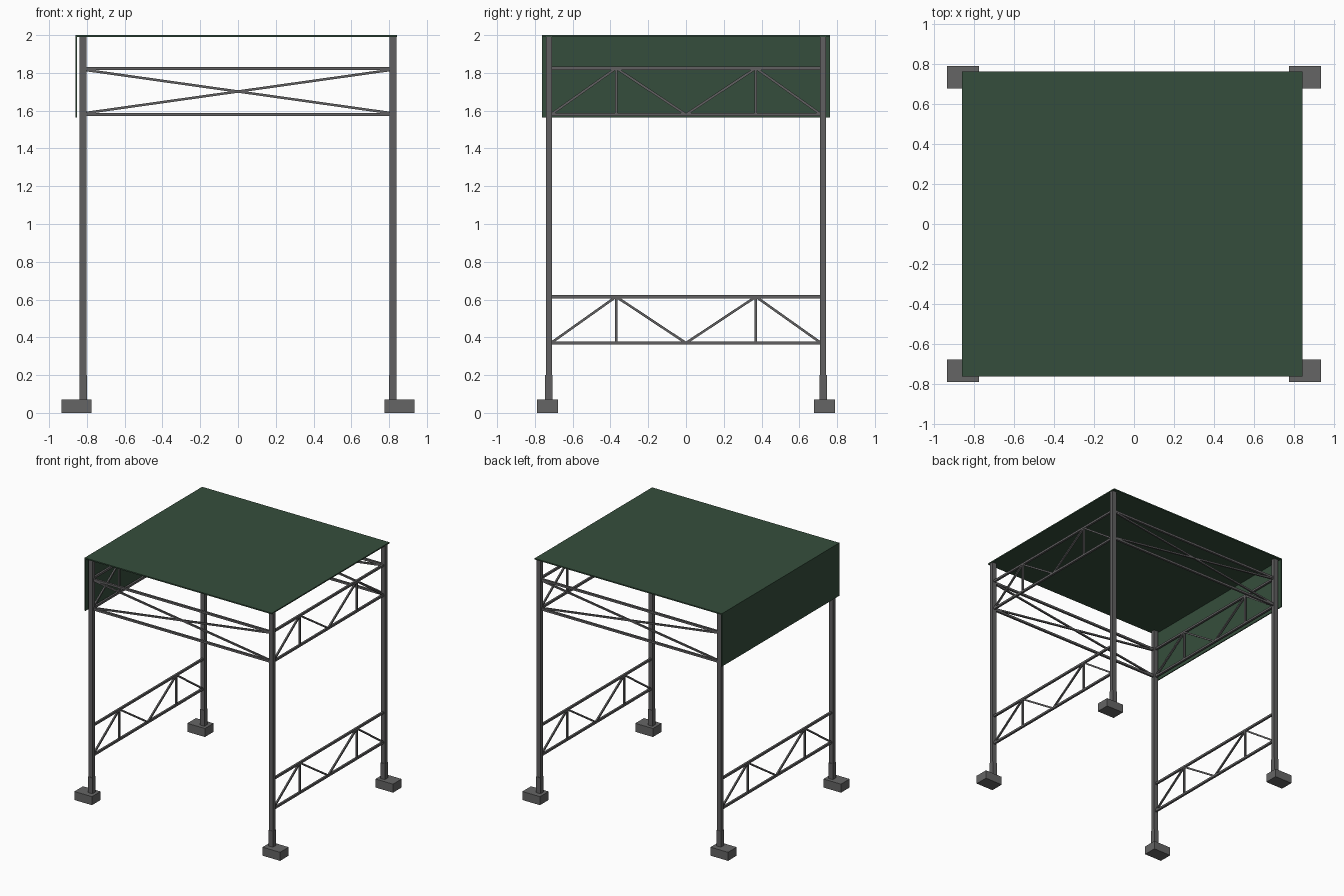
import bpy, bmesh
from mathutils import Vector, Matrix

if "Cube" in bpy.data.objects:
    bpy.data.objects.remove(bpy.data.objects["Cube"])


def material(name, rgb):
    m = bpy.data.materials.new(name)
    m.diffuse_color = (*rgb, 1)
    m.use_nodes = True
    m.node_tree.nodes["Principled BSDF"].inputs["Base Color"].default_value = m.diffuse_color
    return m


steel = material("grey steel", (0.12, 0.118, 0.12))
concrete = material("grey block", (0.13, 0.13, 0.13))
green = material("dark green cloth", (0.036, 0.076, 0.045))


def finish(bm, name, mat):
    bmesh.ops.recalc_face_normals(bm, faces=bm.faces)
    me = bpy.data.meshes.new(name)
    bm.to_mesh(me)
    bm.free()
    me.materials.append(mat)
    ob = bpy.data.objects.new(name, me)
    bpy.context.collection.objects.link(ob)
    return ob


def add_box(bm, lo, hi):
    lo, hi = Vector(lo), Vector(hi)
    mat = Matrix.Translation((lo + hi) / 2) @ Matrix.Diagonal((*(hi - lo), 1))
    bmesh.ops.create_cube(bm, size=1, matrix=mat)


def box(name, lo, hi, mat):
    bm = bmesh.new()
    add_box(bm, lo, hi)
    return finish(bm, name, mat)


def add_bar(bm, a, b, w):
    """Square bar of width w from a to b."""
    a, b = Vector(a), Vector(b)
    d = (b - a).normalized()
    side = Vector((d.y, -d.x, 0))
    side = side.normalized() if side.length > 1e-4 else Vector((1, 0, 0))
    up = side.cross(d)
    rot = Matrix((side, d, up)).transposed().to_4x4()
    mat = Matrix.Translation((a + b) / 2) @ rot @ Matrix.Diagonal((w, (b - a).length, w, 1))
    bmesh.ops.create_cube(bm, size=1, matrix=mat)


PX, PY = 0.82, 0.726      # post centres
RAIL, BRACE = 0.017, 0.013

# posts, sleeves and feet at the four corners
for sx, fx in ((-1, "left"), (1, "right")):
    for sy, fy in ((-1, "front"), (1, "back")):
        x, y = sx * PX, sy * PY
        box(f"post_{fy}_{fx}", (x - .019, y - .016, .06), (x + .019, y + .016, 1.992), steel)
        box(f"sleeve_{fy}_{fx}", (x - .0195, y - .0195, .06), (x + .0195, y + .0195, .2), steel)
        cx, cy = sx * .855, sy * .733
        box(f"foot_{fy}_{fx}", (cx - .08, cy - .056, 0), (cx + .08, cy + .056, .07), concrete)

# front and back cross-braced beams
for sy, n in ((-1, "front"), (1, "back")):
    bm = bmesh.new()
    y = sy * PY
    for z in (1.58, 1.823):
        add_bar(bm, (-PX, y, z), (PX, y, z), RAIL)
    for s in (-1, 1):
        add_bar(bm, (-.805 * s, y, 1.588), (.805 * s, y, 1.815), BRACE)
    finish(bm, f"cross_beam_{n}", steel)

# side trusses: one low and one high on each side
for sx, n in ((-1, "left"), (1, "right")):
    for level, z0 in (("lower", .37), ("upper", 1.58)):
        bm = bmesh.new()
        x, z1 = sx * PX, z0 + .245
        for z in (z0, z1):
            add_bar(bm, (x, -PY, z), (x, PY, z), RAIL)
        for s in (-1, 1):
            add_bar(bm, (x, s * .37, z0), (x, s * .37, z1), BRACE)
            add_bar(bm, (x, s * .715, z0), (x, s * .37, z1), BRACE)
            add_bar(bm, (x, s * .37, z1), (x, 0, z0), BRACE)
        finish(bm, f"{level}_truss_{n}", steel)

# cloth roof with hanging flap on the left
box("roof_sheet", (-.86, -.763, 1.99), (.842, .763, 2.0), green)
box("side_flap", (-.86, -.763, 1.565), (-.852, .763, 1.99), green)
